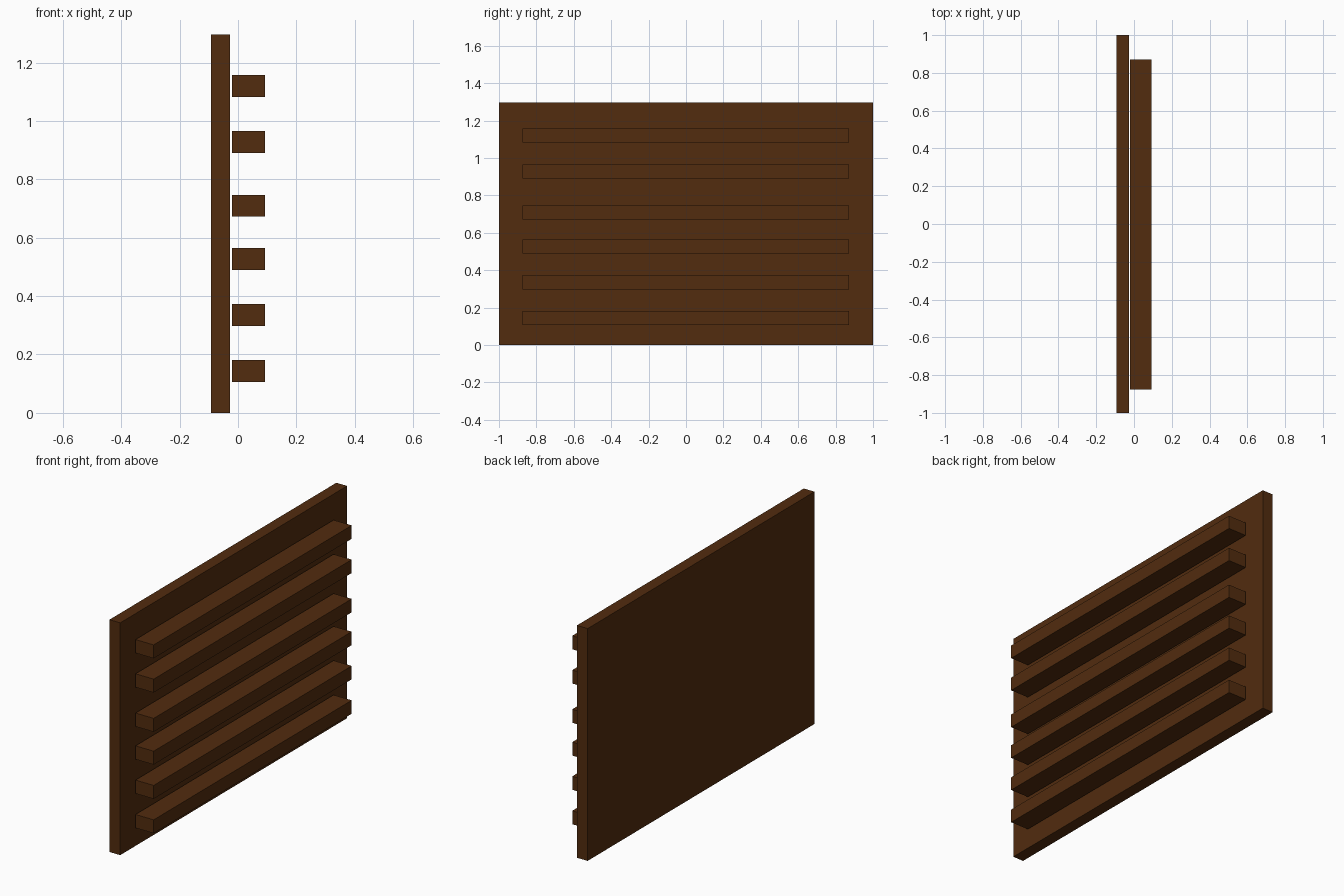
import bpy

if "Cube" in bpy.data.objects:
    bpy.data.objects.remove(bpy.data.objects["Cube"])

# Single dark brown wood colour
wood = bpy.data.materials.new("dark_brown_wood")
wood.diffuse_color = (0.084, 0.025, 0.0045, 1.0)
wood.use_nodes = True
wood.node_tree.nodes["Principled BSDF"].inputs["Base Color"].default_value = wood.diffuse_color


def box(name, lo, hi):
    """Axis-aligned box between two corners."""
    centre = [(a + b) / 2 for a, b in zip(lo, hi)]
    bpy.ops.mesh.primitive_cube_add(size=1, location=centre)
    ob = bpy.context.object
    ob.name = name
    ob.scale = [b - a for a, b in zip(lo, hi)]
    bpy.ops.object.transform_apply(location=False, rotation=False, scale=True)
    ob.data.materials.append(wood)
    return ob


# Upright back panel
box("back_panel", (-0.093, -1.0, 0.0), (-0.027, 1.0, 1.296))

# Horizontal slats, held just clear of the panel
SLAT_HEIGHT = 0.075
for i, z in enumerate((0.106, 0.298, 0.489, 0.672, 0.891, 1.082)):
    box(f"slat_{i + 1}", (-0.020, -0.875, z), (0.092, 0.871, z + SLAT_HEIGHT))
